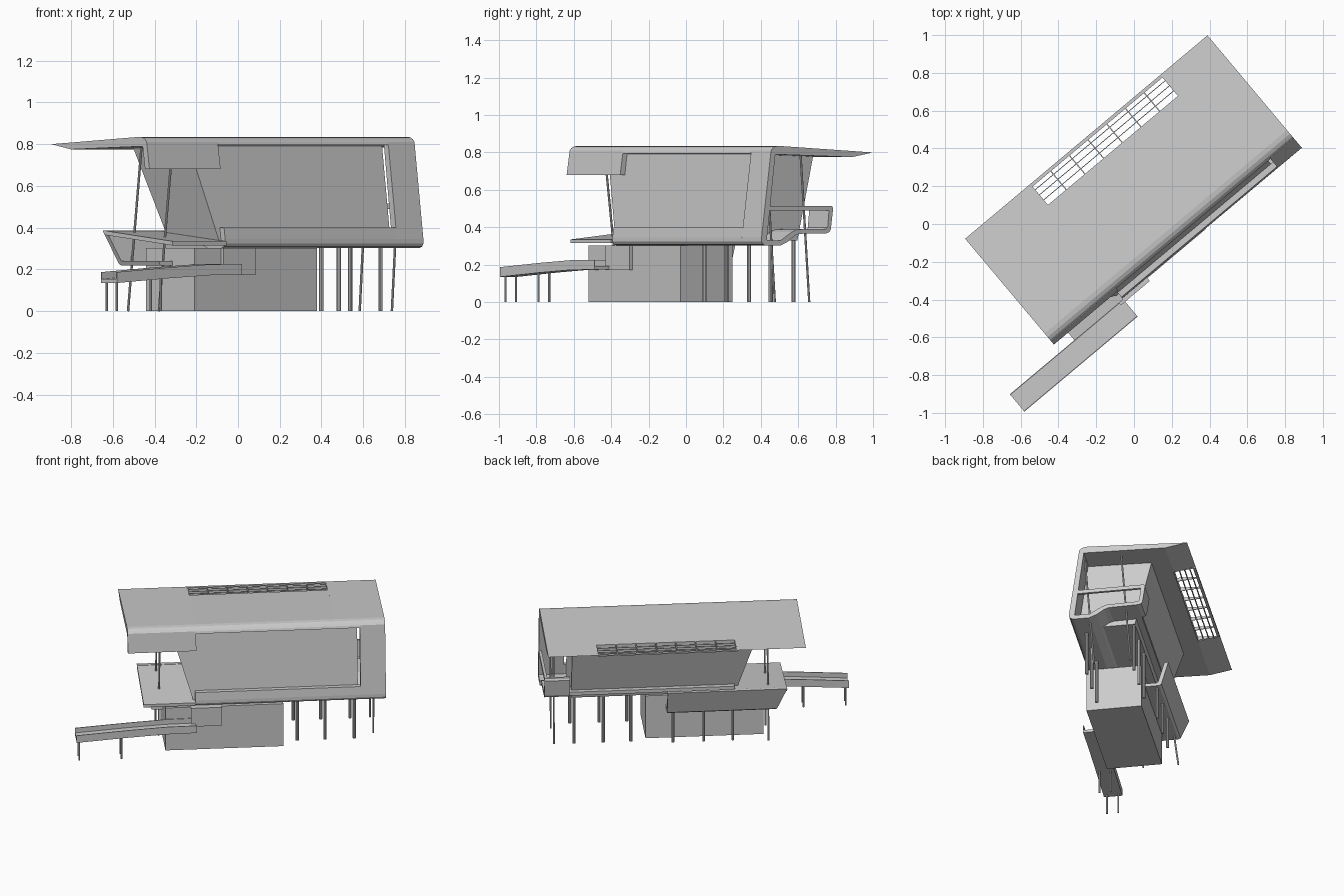
import bpy, bmesh, math
from mathutils import Matrix, Vector

if "Cube" in bpy.data.objects:
    bpy.data.objects.remove(bpy.data.objects["Cube"])

ROT = Matrix.Rotation(math.radians(40), 4, 'Z')   # house sits 40 degrees off the axes


def finish(name, bm):
    bmesh.ops.recalc_face_normals(bm, faces=bm.faces)
    bm.transform(ROT)
    me = bpy.data.meshes.new(name)
    bm.to_mesh(me)
    bm.free()
    ob = bpy.data.objects.new(name, me)
    bpy.context.collection.objects.link(ob)
    return ob


def extrude(name, profile, u0, u1):
    """Extrude a (v, z) profile along u; u0 may be a function of z for raked ends."""
    start = u0 if callable(u0) else (lambda z: u0)
    bm = bmesh.new()
    a = [bm.verts.new((start(z), v, z)) for v, z in profile]
    b = [bm.verts.new((u1, v, z)) for v, z in profile]
    n = len(a)
    bm.faces.new(a)
    bm.faces.new(b[::-1])
    for i in range(n):
        j = (i + 1) % n
        bm.faces.new((a[i], b[i], b[j], a[j]))
    return finish(name, bm)


def box(name, u0, u1, v0, v1, z0, z1):
    return extrude(name, [(v0, z0), (v1, z0), (v1, z1), (v0, z1)], u0, u1)


def post(name, base, top, r, sides=10):
    base, top = Vector(base), Vector(top)
    d = top - base
    bm = bmesh.new()
    bmesh.ops.create_cone(bm, cap_ends=True, segments=sides, radius1=r, radius2=r, depth=d.length)
    bm.transform(Matrix.Translation((base + top) / 2) @ d.to_track_quat('Z', 'Y').to_matrix().to_4x4())
    return finish(name, bm)


def wall(z):
    """Outer face of the leaning front wall."""
    return -0.20 - (0.80 - z) * 0.135


# Shell cross-section pieces
T = 0.033
CORNER = [(-0.14, 0.835), (-0.165, 0.832), (-0.184, 0.823), (-0.195, 0.81)]
ROOF_FULL = [(-0.165, 0.79), (0.37, 0.775), (0.515, 0.80)]
ROOF_SHORT = [(-0.165, 0.79), (0.37, 0.775), (0.37, 0.807)]
LOW = [(wall(0.345), 0.345), (-0.262, 0.325), (-0.252, 0.309), (-0.232, 0.302)]
FLOOR_OUT = [(-0.13, 0.302), (-0.08, 0.322), (-0.03, 0.355), (0.0, 0.365), (0.19, 0.368)]
FLOOR_IN = [(0.19, 0.392), (-0.01, 0.389), (-0.05, 0.375), (-0.13, 0.328), (-0.225, 0.332)]
RAIL = [(0.213, 0.374), (0.222, 0.39), (0.238, 0.50), (0.23, 0.515),
        (0.212, 0.515), (0.20, 0.40)]


def hang(zb):
    return [(wall(zb), zb), (wall(zb) + T, zb)]


# Roof with hanging front edge
extrude("roof_left", CORNER + hang(0.68) + ROOF_FULL, -0.735, -0.29)
extrude("roof_middle", CORNER + hang(0.795) + ROOF_SHORT, -0.29, 0.617)
extrude("roof_right", CORNER + hang(0.795) + ROOF_FULL, 0.617, 0.775)
# Wrapping end of the shell with its small balcony parapet
extrude("shell_end", CORNER + LOW + FLOOR_OUT + RAIL + FLOOR_IN + ROOF_FULL, 0.775, 0.94)
# Floor with low front band
extrude("floor_shell", [(wall(0.40) + T, 0.40), (wall(0.40), 0.40)] + LOW + FLOOR_OUT + FLOOR_IN,
        -0.30, 0.775)
box("end_railing", 0.922, 0.94, -0.235, 0.23, 0.49, 0.515)

# Skylight grid in the roof overhang
for i in range(8):
    u = -0.287 + i * 0.904 / 7
    extrude("skylight_bar", [(0.365, 0.780), (0.51, 0.793), (0.51, 0.80), (0.365, 0.806)],
            u - 0.003, u + 0.003)
for v in (0.405, 0.44, 0.475):
    box("skylight_slat", -0.29, 0.617, v - 0.002, v + 0.002, 0.785, 0.80)
box("skylight_edge", -0.29, 0.617, 0.497, 0.515, 0.792, 0.801)

# Glazed body with leaning back wall and raked left end
extrude("glazed_body", [(-0.232, 0.33), (0.14, 0.33), (0.25, 0.782), (-0.168, 0.792)],
        lambda z: -0.31 - (z - 0.33) * 0.30, 0.76)

# Base block
box("base_block", -0.495, 0.272, -0.265, 0.097, 0.0, 0.303)

# Terrace: sloping deck over a back balcony
rake = lambda z: -0.637 + max(0.0, 0.385 - z) * 0.4
extrude("terrace_deck", [(-0.27, 0.315), (0.235, 0.365), (0.25, 0.387), (-0.27, 0.335)], -0.637, -0.30)
extrude("terrace_back_wall", [(0.25, 0.387), (0.205, 0.228), (0.19, 0.218), (-0.10, 0.218),
                              (-0.10, 0.24), (0.18, 0.24), (0.225, 0.387)], rake, 0.14)

# Entry ramp with low side walls and landing
line = [(-1.083, 0.135), (-0.75, 0.158), (-0.50, 0.172), (-0.30, 0.174)]


def ramp_strip(name, v0, v1, low, high):
    bm = bmesh.new()
    rings = [[bm.verts.new((u, v, z + h)) for v, h in
              ((v0, low), (v1, low), (v1, high), (v0, high))] for u, z in line]
    for a, b in zip(rings, rings[1:]):
        for i in range(4):
            j = (i + 1) % 4
            bm.faces.new((a[i], b[i], b[j], a[j]))
    bm.faces.new(rings[0])
    bm.faces.new(rings[-1])
    return finish(name, bm)


ramp_strip("ramp_floor", -0.388, -0.268, 0.0, 0.018)
for v in (-0.388, -0.273):
    ramp_strip("ramp_side_wall", v, v + 0.005, 0.0, 0.052)
box("landing_wall", -0.33, -0.13, -0.285, -0.262, 0.172, 0.303)

# Ramp legs
for u, h in ((-1.065, 0.14), (-0.79, 0.158)):
    for v in (-0.292, -0.366):
        post("ramp_leg", (u, v, 0), (u, v, h), 0.006)

# Columns under the house and the balcony
for u in (0.37, 0.55, 0.74):
    post("front_column", (u, -0.18, 0), (u, -0.18, 0.31), 0.011)
    post("rear_column", (u, 0.13, 0), (u, 0.13, 0.375), 0.011)
for u in (0.10, -0.10, -0.29):
    post("balcony_column", (u, 0.17, 0), (u, 0.17, 0.225), 0.009)

# Slim leaning posts rising to the roof
for u, v, lean in ((0.87, -0.11, 0.06), (0.87, 0.13, 0.06), (-0.52, 0.20, 0.10), (-0.52, -0.03, 0.10)):
    post("slim_post", (u, v, 0), (u, v - lean, 0.785), 0.006)
